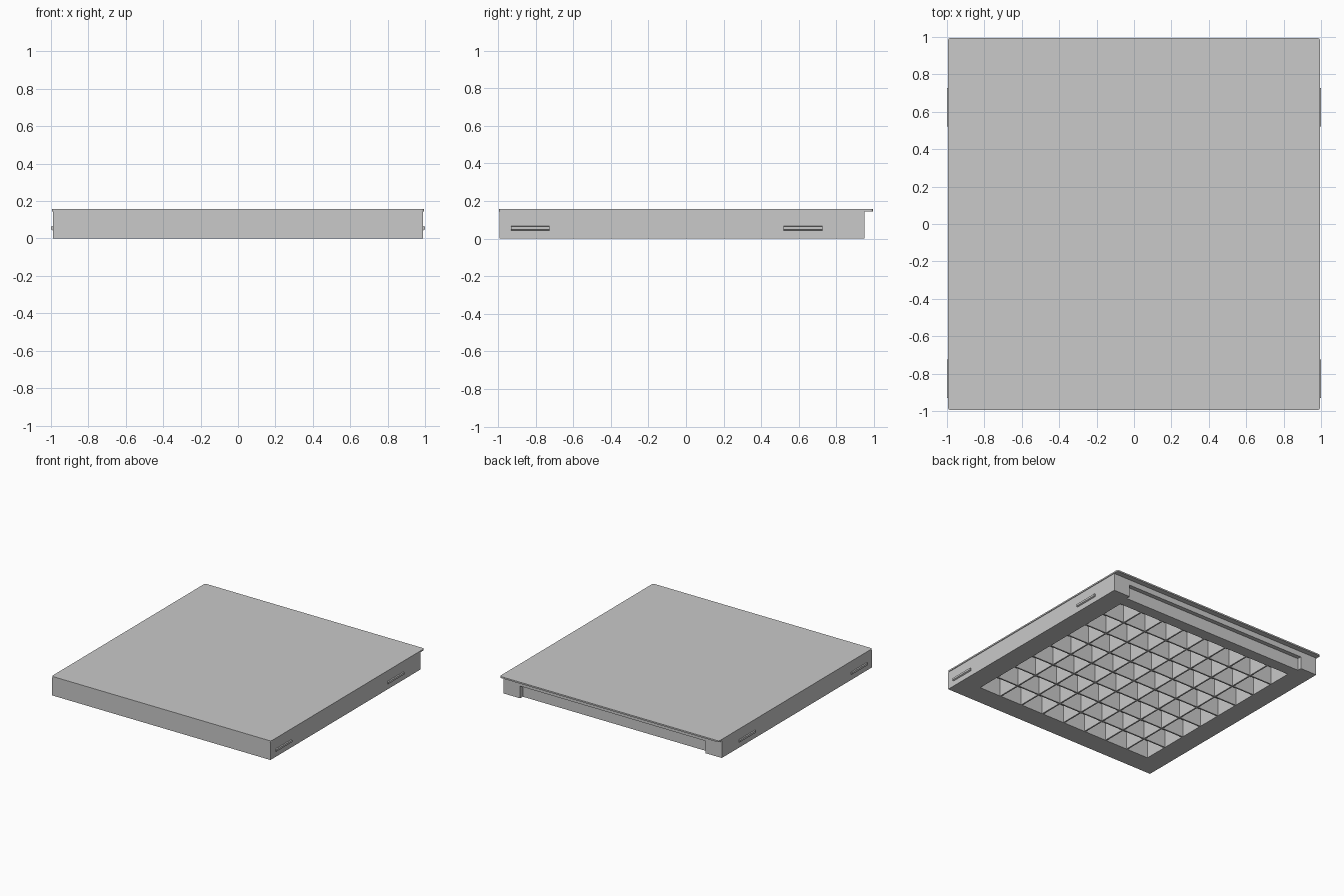
import bpy, bmesh
from mathutils import Vector

old = bpy.data.objects.get("Cube")
if old:
    bpy.data.objects.remove(old, do_unlink=True)

# Single material
grey = bpy.data.materials.new("plain grey")
grey.use_nodes = True
colour = (0.585, 0.585, 0.585, 1)
grey.diffuse_color = colour
grey.node_tree.nodes["Principled BSDF"].inputs["Base Color"].default_value = colour


def add_box(bm, lo, hi):
    verts = bmesh.ops.create_cube(bm, size=1)["verts"]
    lo, hi = Vector(lo), Vector(hi)
    for v in verts:
        v.co = (lo + hi) / 2 + v.co * (hi - lo)


def make_object(name, bm):
    bmesh.ops.recalc_face_normals(bm, faces=bm.faces)
    mesh = bpy.data.meshes.new(name)
    bm.to_mesh(mesh)
    bm.free()
    mesh.materials.append(grey)
    obj = bpy.data.objects.new(name, mesh)
    bpy.context.collection.objects.link(obj)
    return obj


def cut(target, cutter):
    mod = target.modifiers.new("cut", "BOOLEAN")
    mod.operation, mod.solver, mod.object = "DIFFERENCE", "EXACT", cutter
    bpy.context.view_layer.objects.active = target
    bpy.ops.object.modifier_apply(modifier=mod.name)
    bpy.data.objects.remove(cutter, do_unlink=True)


HALF, FRONT, BACK = 0.99, -0.993, 0.95
PLATE_Z, TOP = 0.145, 0.157
OPENING, CELLS, RIB = 0.82, 8, 0.012

# Body block
bm = bmesh.new()
add_box(bm, (-HALF, FRONT, 0), (HALF, BACK, PLATE_Z))
body = make_object("body", bm)

# Pockets in the underside, leaving a grid of ribs
bm = bmesh.new()
pitch = (2 * OPENING + RIB) / CELLS
for i in range(CELLS):
    for j in range(CELLS):
        x, y = -OPENING + i * pitch, -OPENING + j * pitch
        add_box(bm, (x, y, -0.1), (x + pitch - RIB, y + pitch - RIB, 0.3))
cut(body, make_object("pocket_cutter", bm))

# Long recess low in the back wall
bm = bmesh.new()
add_box(bm, (-0.84, BACK - 0.035, -0.1), (0.84, BACK + 0.1, 0.1))
cut(body, make_object("recess_cutter", bm))

# Top plate with rounded corners, overhanging the back
bm = bmesh.new()
add_box(bm, (-0.995, -0.994, PLATE_Z), (0.995, 0.994, TOP))
upright = [e for e in bm.edges if abs(e.verts[0].co.z - e.verts[1].co.z) > 0.001]
bmesh.ops.bevel(bm, geom=upright, offset=0.013, segments=4, profile=0.5, affect="EDGES")
make_object("top_plate", bm)

# Side catches with a sloped underside
profile = [(HALF - 0.002, 0.042), (1.0, 0.048), (1.0, 0.064), (HALF - 0.002, 0.066)]
for side, sign in (("left", 1), ("right", -1)):
    for place, y0, y1 in (("front", -0.93, -0.725), ("back", 0.52, 0.727)):
        bm = bmesh.new()
        face = bm.faces.new([bm.verts.new((sign * x, y0, z)) for x, z in profile])
        ext = bmesh.ops.extrude_face_region(bm, geom=[face])["geom"]
        moved = [v for v in ext if isinstance(v, bmesh.types.BMVert)]
        bmesh.ops.translate(bm, verts=moved, vec=(0, y1 - y0, 0))
        make_object(f"{side}_{place}_catch", bm)
